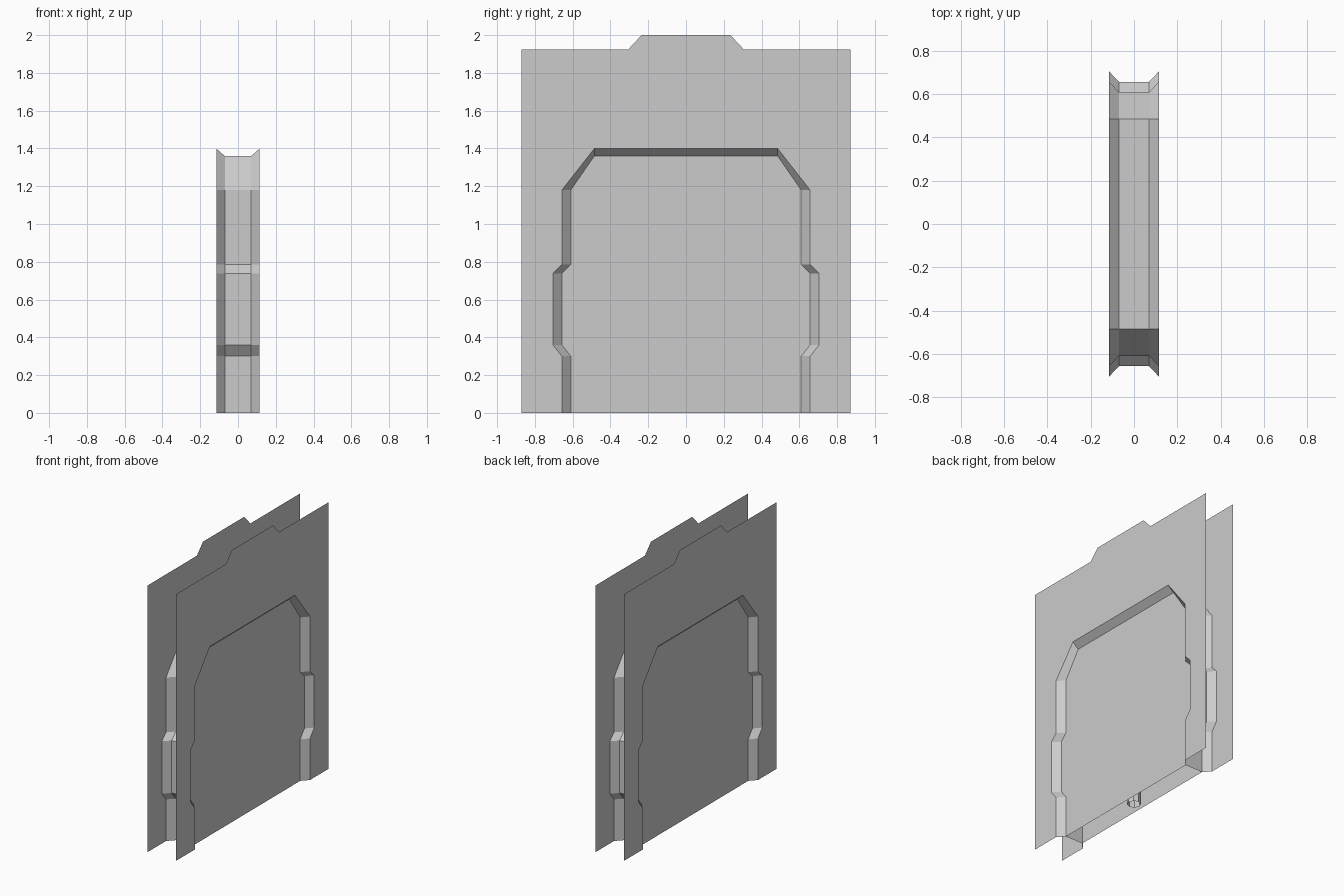
import bpy, math

if "Cube" in bpy.data.objects:
    bpy.data.objects.remove(bpy.data.objects["Cube"])

WALL_X, DOOR_X = 0.115, 0.07


def make(name, verts, faces, mirror=False):
    me = bpy.data.meshes.new(name)
    me.from_pydata(verts, [], faces)
    me.update()
    ob = bpy.data.objects.new(name, me)
    bpy.context.collection.objects.link(ob)
    if mirror:
        ob.modifiers.new("Mirror", 'MIRROR').use_mirror_merge = False
    return ob


def symmetric(half):
    """Complete a right-hand outline with its left-hand reflection."""
    return half + [(-y, z) for y, z in reversed(half)]


def at(x, outline):
    return [(x, y, z) for y, z in outline]


def strip(name, x0, line0, x1, line1, mirror=False):
    """Open band of quads joining two matching outlines."""
    n = len(line0)
    faces = [(i, n + i, n + i + 1, i + 1) for i in range(n - 1)]
    return make(name, at(x0, line0) + at(x1, line1), faces, mirror)


# Outlines in (y, z): stepped doorway, its smaller recessed copy, the wall top
outer = symmetric([(0.657, 0), (0.657, 0.30), (0.705, 0.36), (0.705, 0.738),
                   (0.657, 0.785), (0.657, 1.18), (0.485, 1.40)])
inner = symmetric([(0.61, 0), (0.61, 0.30), (0.657, 0.36), (0.657, 0.738),
                   (0.61, 0.785), (0.61, 1.18), (0.485, 1.36)])
wall = symmetric([(0.87, 0), (0.87, 1.925), (0.305, 1.925), (0.235, 2.0)])

# Thin wall sheets with the doorway cut up from the floor
wall_outline = at(WALL_X, wall + list(reversed(outer)))
make("wall_sheet", wall_outline, [range(len(wall_outline))], mirror=True)

# Sloped frame between wall and recessed door
strip("door_frame", WALL_X, outer, DOOR_X, inner, mirror=True)

# Recessed door faces
make("door_panel", at(DOOR_X, inner), [range(len(inner))], mirror=True)

# Band joining the two door faces, open at the floor
strip("door_edge", DOOR_X, inner, -DOOR_X, inner)

# Small open floor post inside the door
n, r, h = 8, 0.045, 0.1
ring = [(r * math.cos(math.tau * i / n), r * math.sin(math.tau * i / n))
        for i in range(n)]
make("floor_post", [(x, y, 0) for x, y in ring] + [(x, y, h) for x, y in ring],
     [(i, (i + 1) % n, n + (i + 1) % n, n + i) for i in range(n)]
     + [range(n, 2 * n)])
